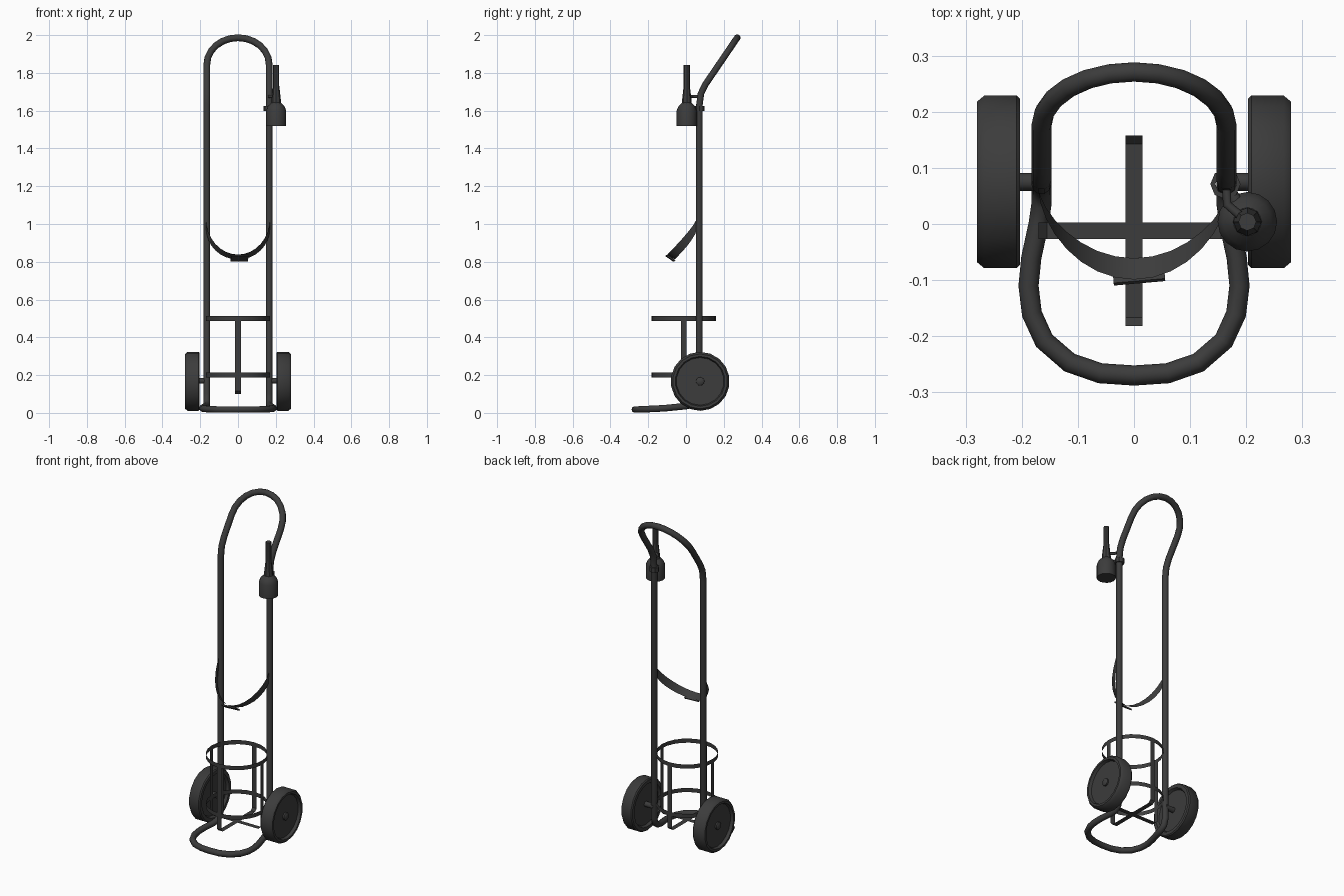
import bpy, bmesh
from math import sin, cos, pi, radians
from mathutils import Vector, Matrix

if "Cube" in bpy.data.objects:
    bpy.data.objects.remove(bpy.data.objects["Cube"])

dark = bpy.data.materials.new("charcoal")
dark.diffuse_color = (0.045, 0.045, 0.045, 1)
dark.use_nodes = True
dark.node_tree.nodes["Principled BSDF"].inputs["Base Color"].default_value = dark.diffuse_color


def finish(ob, angle=40):
    ob.data.materials.append(dark)
    bpy.ops.object.select_all(action='DESELECT')
    ob.select_set(True)
    bpy.context.view_layer.objects.active = ob
    if ob.type == 'CURVE':
        bpy.ops.object.convert(target='MESH')
    bpy.ops.object.shade_smooth_by_angle(angle=radians(angle))
    return bpy.context.object


def mesh_object(name, bm):
    me = bpy.data.meshes.new(name)
    bm.to_mesh(me)
    bm.free()
    ob = bpy.data.objects.new(name, me)
    bpy.context.collection.objects.link(ob)
    return finish(ob)


def tube(name, pts, r, cyclic=False):
    cu = bpy.data.curves.new(name, 'CURVE')
    cu.dimensions = '3D'
    cu.bevel_depth = r
    cu.bevel_resolution = 3
    cu.use_fill_caps = not cyclic
    sp = cu.splines.new('POLY')
    sp.points.add(len(pts) - 1)
    for p, co in zip(sp.points, pts):
        p.co = (*co, 1)
    sp.use_cyclic_u = cyclic
    ob = bpy.data.objects.new(name, cu)
    bpy.context.collection.objects.link(ob)
    return finish(ob)


def lathe(name, profile, segs, loc, rot=Matrix()):
    """Spin (radius, height) points about z, then place."""
    bm = bmesh.new()
    vs = [bm.verts.new((r, 0, h)) for r, h in profile]
    es = [bm.edges.new(e) for e in zip(vs, vs[1:])]
    bmesh.ops.spin(bm, geom=vs + es, cent=(0, 0, 0), axis=(0, 0, 1),
                   angle=2 * pi, steps=segs)
    bmesh.ops.remove_doubles(bm, verts=bm.verts, dist=1e-5)
    bmesh.ops.recalc_face_normals(bm, faces=bm.faces)
    bm.transform(Matrix.Translation(loc) @ rot)
    return mesh_object(name, bm)


def ribbon(name, pts, widths, closed=False):
    """Thin flat band centred on pts, spread along the width vectors."""
    bm = bmesh.new()
    rows = [(bm.verts.new(Vector(p) - Vector(w) / 2), bm.verts.new(Vector(p) + Vector(w) / 2))
            for p, w in zip(pts, widths)]
    pairs = list(zip(rows, rows[1:])) + ([(rows[-1], rows[0])] if closed else [])
    for a, b in pairs:
        bm.faces.new((a[0], b[0], b[1], a[1]))
    return mesh_object(name, bm)


# one continuous bent tube: toe loop, uprights, raked handle arch
half = [(0.06, -0.266, 0.018), (0.115, -0.247, 0.018), (0.16, -0.208, 0.02),
        (0.182, -0.16, 0.022), (0.188, -0.11, 0.025), (0.183, -0.06, 0.03),
        (0.17, 0, 0.036), (0.165, 0.035, 0.044), (0.165, 0.06, 0.062),
        (0.165, 0.071, 0.1), (0.165, 0.071, 1.63), (0.165, 0.079, 1.69),
        (0.165, 0.102, 1.738)]
half += [(0.165 * cos(radians(a)), 0.175 + 0.096 * sin(radians(a)), 1.845 + 0.141 * sin(radians(a)))
         for a in range(0, 90, 15)]
loop = ([(0, -0.27, 0.018)] + half + [(0, 0.271, 1.986)]
        + [(-x, y, z) for x, y, z in reversed(half)])
tube("frame_tube", loop, 0.018, True)

# wheels and axle stubs
wheel = [(0, 0.015), (0.122, 0.015), (0.13, 0), (0.15, 0), (0.156, 0.006), (0.156, 0.064),
         (0.145, 0.077), (0.132, 0.077), (0.126, 0.06), (0.022, 0.06), (0.022, 0.069),
         (0.014, 0.075), (0, 0.075)]
for side, s in (("right", 1), ("left", -1)):
    turn = Matrix.Rotation(s * pi / 2, 4, 'Y')
    lathe(side + "_wheel", wheel, 18, (s * 0.203, 0.075, 0.167), turn)
    tube(side + "_axle", [(s * 0.16, 0.075, 0.17), (s * 0.222, 0.075, 0.17)], 0.016)

# bottle basket: two hoops and two crossing cradle straps
R, CY = 0.17, -0.012
circle = [(R * cos(2 * pi * i / 24), R * sin(2 * pi * i / 24)) for i in range(24)]
for name, z in (("upper_hoop", 0.5), ("lower_hoop", 0.2)):
    ribbon(name, [(x, CY + y, z) for x, y in circle], [(0, 0, 0.025)] * 24, True)
cradle = [(-R, 0.51), (-R, 0.115), (-R + 0.015, 0.1), (R - 0.015, 0.1), (R, 0.115), (R, 0.51)]
ribbon("side_cradle_strap", [(u, CY, z) for u, z in cradle], [(0, 0.03, 0)] * 6)
ribbon("front_cradle_strap", [(0, CY + u, z) for u, z in cradle], [(0.03, 0, 0)] * 6)

# slack retaining strap, twisting from upright to tilted in the middle
pts, widths = [], []
for i in range(17):
    a = pi * i / 16
    k = sin(a)
    pts.append((0.17 * cos(a), 0.06 - 0.14 * k ** 1.3, 1.005 - 0.18 * k))
    widths.append(Vector((0, 0.1 + 0.75 * k, -1 + 0.42 * k)).normalized() * 0.046)
ribbon("retaining_strap", pts, widths)
bm = bmesh.new()
bmesh.ops.create_cube(bm, size=1)
bm.transform(Matrix.Translation((0.008, -0.083, 0.819)) @ Matrix.Rotation(radians(5), 4, 'Z')
             @ Matrix.Rotation(radians(-35), 4, 'X') @ Matrix.Diagonal((0.092, 0.05, 0.008, 1)))
mesh_object("strap_buckle", bm)

# torch holder: cup with tapered stem, clamped to the right upright
TX, TY = 0.202, 0.004
lathe("torch_cup", [(0, 1.52), (0.053, 1.52), (0.053, 1.602), (0.043, 1.625), (0.025, 1.642),
                    (0, 1.642)], 16, (TX, TY, 0))
lathe("torch_stem", [(0, 1.635), (0.026, 1.635), (0.025, 1.655), (0.02, 1.7), (0.016, 1.735),
                     (0.016, 1.843), (0, 1.843)], 8, (TX, TY, 0))
lathe("holder_clamp", [(0.018, 1.597), (0.027, 1.597), (0.027, 1.625), (0.018, 1.625)], 8,
      (0.163, 0.071, 0))
tube("holder_arm", [(0.165, 0.065, 1.675), (0.166, 0.035, 1.675), (TX, TY, 1.675)], 0.008)
tube("clamp_arm", [(0.165, 0.065, 1.611), (TX - 0.01, TY + 0.02, 1.611)], 0.012)
